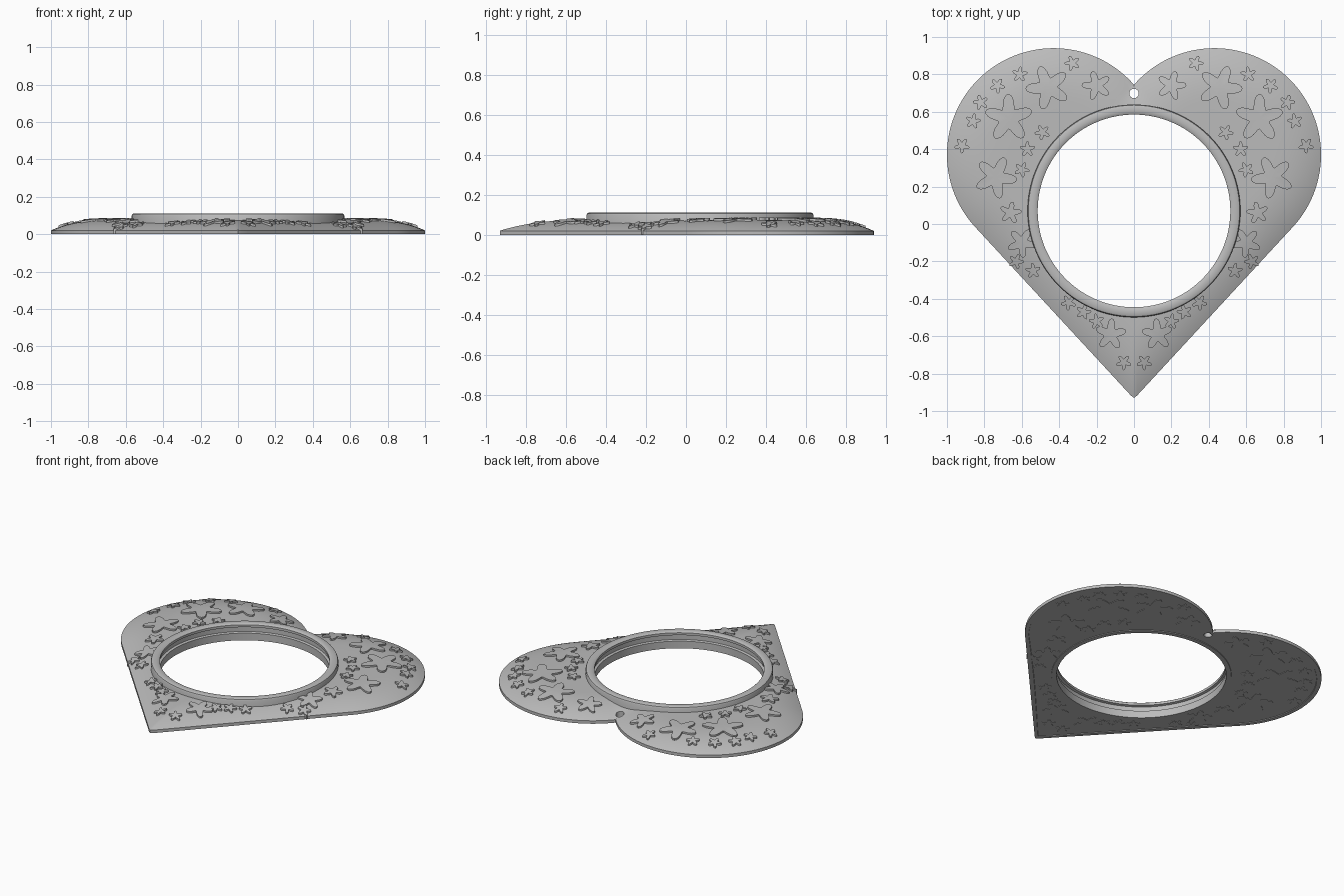
import bpy, bmesh, math
from mathutils import Vector

old = bpy.data.objects.get("Cube")
if old:
    bpy.data.objects.remove(old, do_unlink=True)

# Single grey material
grey = bpy.data.materials.new("plain_grey")
grey.use_nodes = True
tone = (0.5, 0.5, 0.5, 1)
grey.diffuse_color = tone
grey.node_tree.nodes["Principled BSDF"].inputs["Base Color"].default_value = tone

# Heart dimensions: a lobe circle with a straight tangent side to the tip
LOBE = Vector((0.43, 0.37))
LOBE_R = 0.57
SIDE = Vector((0.679, 0.734))
TIP = Vector((0, -0.935))
CLEFT = Vector((0, 0.744))
CENTRE = Vector((0, 0.07))


def edge_distance(p):
    """Distance from a point inside the heart to its outline."""
    q = Vector((abs(p.x), p.y))
    rel = q - LOBE
    if rel.dot(SIDE) > 0:
        d = LOBE_R - rel.length
    else:
        d = SIDE.x * (q.y - TIP.y) - SIDE.y * q.x
    return max(0, min(d, (q - CLEFT).length))


def dome(p):
    u = min(edge_distance(p) / 0.3, 1)
    return 0.02 + 0.055 * (1 - (1 - u) ** 2.5)


def finish(name, bm):
    bmesh.ops.recalc_face_normals(bm, faces=bm.faces)
    mesh = bpy.data.meshes.new(name)
    bm.to_mesh(mesh)
    bm.free()
    mesh.materials.append(grey)
    ob = bpy.data.objects.new(name, mesh)
    bpy.context.collection.objects.link(ob)
    bpy.ops.object.select_all(action="DESELECT")
    ob.select_set(True)
    bpy.context.view_layer.objects.active = ob
    bpy.ops.object.shade_smooth_by_angle(angle=math.radians(35))
    return ob


def bridge(bm, loops, closed=False):
    """Join equal loops of vertices with quads."""
    pairs = list(zip(loops, loops[1:]))
    if closed:
        pairs.append((loops[-1], loops[0]))
    for a, b in pairs:
        n = len(a)
        for i in range(n):
            j = (i + 1) % n
            bm.faces.new((a[i], a[j], b[j], b[i]))


# Heart outline, one half mirrored into the other
start = math.atan2(-SIDE.x, SIDE.y)
end = math.atan2(CLEFT.y - LOBE.y, -LOBE.x)
tangent = LOBE + LOBE_R * Vector((SIDE.y, -SIDE.x))
near_tip = TIP + SIDE * 0.025
half = [near_tip.lerp(tangent, i / 24) for i in range(24)]
for i in range(70):
    a = start + (end - start) * i / 70
    half.append(LOBE + LOBE_R * Vector((math.cos(a), math.sin(a))))
outline = [Vector((0, -0.93))] + half + [CLEFT]
outline += [Vector((-p.x, p.y)) for p in reversed(half)]


def inward(p, s, inset=0):
    """Move an outline point toward the ring opening."""
    ray = (p - CENTRE).normalized()
    return (p - ray * inset).lerp(CENTRE + ray * 0.545, s)


# Domed plate with a flat underside inside a shallow rim
bm = bmesh.new()
STEPS = 14
loops = [[bm.verts.new((p.x, p.y, 0)) for p in outline]]
for k in range(STEPS + 1):
    pts = [inward(p, (k / STEPS) ** 1.4) for p in outline]
    loops.append([bm.verts.new((p.x, p.y, dome(p))) for p in pts])
for s, inset, z in ((1, 0.03, 0.004), (0, 0.03, 0.004), (0, 0.028, 0)):
    loops.append([bm.verts.new((*inward(p, s, inset), z)) for p in outline])
bridge(bm, loops, closed=True)
plate = finish("heart_plate", bm)

# Hanging hole near the cleft
bpy.ops.mesh.primitive_cylinder_add(vertices=32, radius=0.025, depth=0.4, location=(0, 0.698, 0))
cutter = bpy.context.object
cutter.hide_render = True
cut = plate.modifiers.new("hanging_hole", "BOOLEAN")
cut.operation = "DIFFERENCE"
cut.solver = "EXACT"
cut.object = cutter
bpy.context.view_layer.objects.active = plate
bpy.ops.object.modifier_apply(modifier=cut.name)
bpy.data.objects.remove(cutter, do_unlink=True)

# Raised ring with a broad lip and a groove hidden beneath it
profile = [(0.569, 0.015), (0.569, 0.098), (0.565, 0.107), (0.558, 0.111),
           (0.536, 0.111), (0.522, 0.109), (0.515, 0.104), (0.515, 0.088),
           (0.530, 0.084), (0.530, 0.052), (0.515, 0.048), (0.515, 0.0),
           (0.545, 0.0), (0.548, 0.015)]
bm = bmesh.new()
loops = []
for r, z in profile:
    angles = [math.tau * i / 128 for i in range(128)]
    loops.append([bm.verts.new((CENTRE.x + r * math.cos(a), CENTRE.y + r * math.sin(a), z))
                  for a in angles])
bridge(bm, loops, closed=True)
finish("opening_ring", bm)


# Five-petalled flowers that follow the dome and show through the underside
def add_flower(bm, x, y, size, turn):
    c = Vector((x, y))
    n = 60

    def loop(scale, height):
        ring = []
        for i in range(n):
            a = math.tau * i / n
            r = size * scale * (0.72 + 0.28 * math.cos(5 * a))
            p = c + r * Vector((math.cos(a + turn), math.sin(a + turn)))
            ring.append(bm.verts.new((p.x, p.y, height(p))))
        return ring

    def top(p):
        return dome(p) + 0.011

    def under(p):
        return 0.001

    loops = [loop(0.5, under), loop(1, under), loop(1, top), loop(0.5, top)]
    bridge(bm, loops)
    for ring, height in ((loops[0], under), (loops[-1], top)):
        mid = bm.verts.new((x, y, height(c)))
        for i in range(n):
            bm.faces.new((ring[i], ring[(i + 1) % n], mid))


large = [(0.67, 0.565, 0.13), (0.74, 0.25, 0.115), (0.46, 0.73, 0.12)]
medium = [(0.125, -0.59, 0.085), (0.60, -0.10, 0.08), (0.20, 0.74, 0.08),
          (0.66, 0.06, 0.06)]
small = [(0.055, -0.74), (0.20, -0.52), (0.27, -0.47), (0.35, -0.42), (0.54, -0.25),
         (0.63, -0.2), (0.49, 0.49), (0.57, 0.40), (0.60, 0.29), (0.33, 0.86),
         (0.61, 0.80), (0.73, 0.74), (0.82, 0.65), (0.86, 0.55), (0.92, 0.42)]
flowers = large + medium + [(x, y, 0.042) for x, y in small]
for side, label in ((1, "left"), (-1, "right")):
    bm = bmesh.new()
    for i, (x, y, size) in enumerate(flowers):
        turn = 0.3 + i * 0.45
        add_flower(bm, side * x, y, size, turn if side > 0 else math.pi - turn)
    finish(label + "_flowers", bm)
